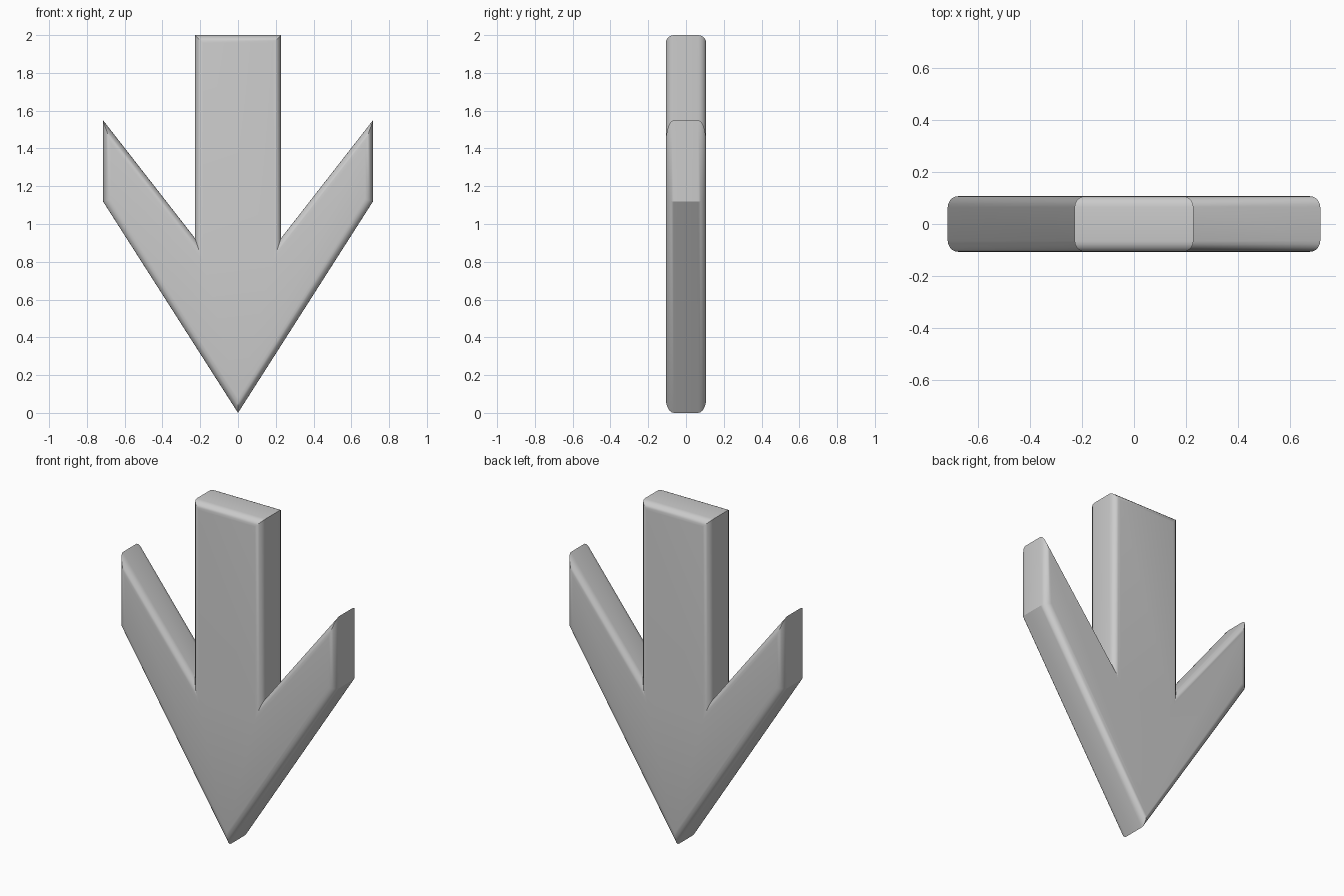
import bpy, bmesh, math

if "Cube" in bpy.data.objects:
    bpy.data.objects.remove(bpy.data.objects["Cube"])

HALF_DEPTH = 0.107
ROUND = 0.042

# Right half of the arrow outline (x, z), tip to shaft top
half = [(0.715, 1.12), (0.715, 1.55), (0.228, 0.925), (0.228, 2.0)]
outline = [(0.0, 0.0)] + half + [(-x, z) for x, z in reversed(half)]

# Arrow slab: extruded outline
bm = bmesh.new()
face = bm.faces.new([bm.verts.new((x, -HALF_DEPTH, z)) for x, z in outline])
ext = bmesh.ops.extrude_face_region(bm, geom=[face], use_keep_orig=True)
for v in ext["geom"]:
    if isinstance(v, bmesh.types.BMVert):
        v.co.y = HALF_DEPTH
bmesh.ops.recalc_face_normals(bm, faces=bm.faces[:])

# Round only the front and back rims
rims = [e for e in bm.edges if abs(e.verts[0].co.y - e.verts[1].co.y) < 1e-5]
bmesh.ops.bevel(bm, geom=rims, offset=ROUND, offset_type='OFFSET',
                segments=5, profile=0.5, affect='EDGES', clamp_overlap=False)
bmesh.ops.recalc_face_normals(bm, faces=bm.faces[:])

mesh = bpy.data.meshes.new("down_arrow")
bm.to_mesh(mesh)
bm.free()
arrow = bpy.data.objects.new("down_arrow", mesh)
bpy.context.collection.objects.link(arrow)

# Smooth rims, crisp outline corners
bpy.context.view_layer.objects.active = arrow
arrow.select_set(True)
bpy.ops.object.shade_smooth_by_angle(angle=math.radians(30))
